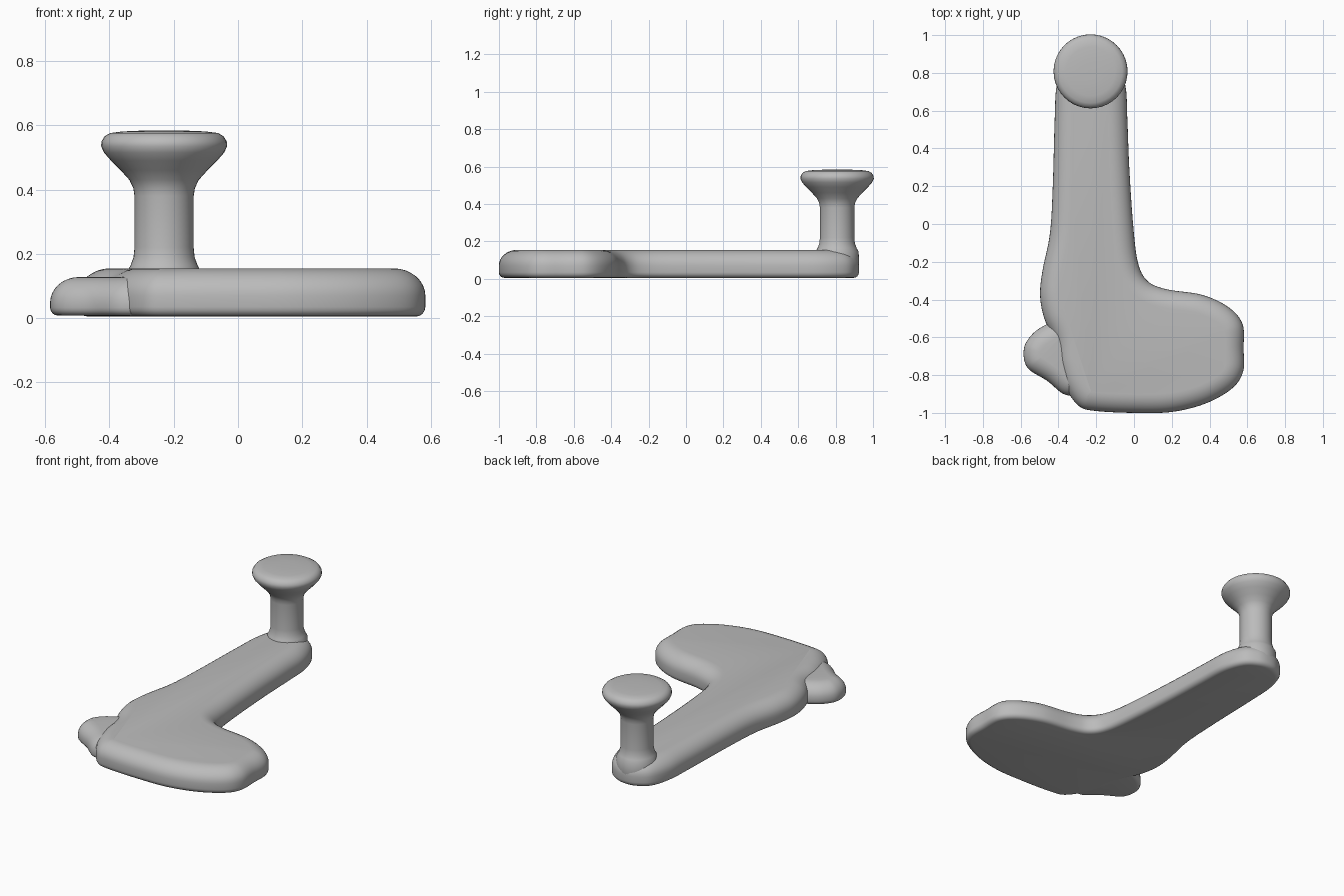
import bpy, bmesh, math
from mathutils import Vector

cube = bpy.data.objects.get("Cube")
if cube:
    bpy.data.objects.remove(cube)

grey = bpy.data.materials.new("plain grey")
grey.use_nodes = True
COLOR = (0.5, 0.5, 0.5, 1)
grey.diffuse_color = COLOR
grey.node_tree.nodes["Principled BSDF"].inputs["Base Color"].default_value = COLOR


def finish(name, bm):
    bmesh.ops.recalc_face_normals(bm, faces=bm.faces)
    mesh = bpy.data.meshes.new(name)
    bm.to_mesh(mesh)
    bm.free()
    mesh.materials.append(grey)
    mesh.shade_smooth()
    obj = bpy.data.objects.new(name, mesh)
    bpy.context.collection.objects.link(obj)
    return obj


def skin(bm, rings):
    """Bridge equal rings of vertices and close both ends."""
    n = len(rings[0])
    for a, b in zip(rings, rings[1:]):
        for i in range(n):
            j = (i + 1) % n
            bm.faces.new((a[i], a[j], b[j], b[i]))
    bm.faces.new(rings[0])
    bm.faces.new(rings[-1])


def smooth_loop(pts, steps=6):
    """Closed Catmull-Rom curve through the points."""
    p = [Vector(q) for q in pts]
    out = []
    for i in range(len(p)):
        a, b, c, d = (p[(i + k) % len(p)] for k in (-1, 0, 1, 2))
        for s in range(steps):
            t = s / steps
            out.append(0.5 * (2 * b + (c - a) * t + (2 * a - 5 * b + 4 * c - d) * t * t
                              + (3 * b - a - 3 * c + d) * t ** 3))
    return out


def slab(name, outline, z0, z1, low, wide, high):
    """Flat rounded body: small round below, broad round above."""
    loop = smooth_loop(outline)
    n = len(loop)
    normals = []
    for i in range(n):
        t = (loop[(i + 1) % n] - loop[i - 1]).normalized()
        normals.append(Vector((-t.y, t.x)))   # inward for an anticlockwise loop
    section = []
    for k in range(5):
        a = k / 4 * math.pi / 2
        section.append((low * (1 - math.sin(a)), z0 + low * (1 - math.cos(a))))
    for k in range(9):
        a = k / 8 * math.pi / 2
        section.append((wide * (1 - math.cos(a)), z1 - high * (1 - math.sin(a))))
    bm = bmesh.new()
    rings = [[bm.verts.new((*(p + m * inset), z)) for p, m in zip(loop, normals)]
             for inset, z in section]
    skin(bm, rings)
    return finish(name, bm)


def lathe(name, profile, x, y, sides=40):
    bm = bmesh.new()
    rings = []
    for r, z in profile:
        rings.append([bm.verts.new((x + r * math.cos(2 * math.pi * i / sides),
                                    y + r * math.sin(2 * math.pi * i / sides), z))
                      for i in range(sides)])
    skin(bm, rings)
    return finish(name, bm)


# Long arm with a broad foot turned to one side
slab("arm_and_foot", [
    (-0.2, -0.99), (0, -1), (0.2, -0.995), (0.38, -0.95), (0.52, -0.87), (0.578, -0.78),
    (0.58, -0.66), (0.575, -0.53), (0.5, -0.44), (0.36, -0.375), (0.17, -0.345),
    (0.07, -0.3), (0.02, -0.2), (-0.005, 0), (-0.025, 0.3), (-0.035, 0.55), (-0.045, 0.73),
    (-0.09, 0.855), (-0.16, 0.91), (-0.23, 0.925), (-0.3, 0.91), (-0.37, 0.855), (-0.41, 0.73),
    (-0.42, 0.55), (-0.43, 0.2), (-0.445, -0.05), (-0.485, -0.25), (-0.497, -0.38),
    (-0.475, -0.5), (-0.42, -0.62), (-0.4, -0.75), (-0.36, -0.87), (-0.29, -0.965),
], 0.005, 0.155, 0.03, 0.1, 0.085)

# Low bump on the side of the foot
slab("side_bump", [
    (-0.47, -0.535), (-0.54, -0.585), (-0.583, -0.66), (-0.565, -0.76), (-0.46, -0.83),
    (-0.36, -0.905), (-0.26, -0.88), (-0.2, -0.7), (-0.28, -0.55), (-0.38, -0.5),
], 0.008, 0.128, 0.025, 0.09, 0.08)

# Upright post flaring into a round knob
lathe("post_and_knob", [
    (0.1, 0.008), (0.116, 0.03), (0.117, 0.1), (0.115, 0.145), (0.104, 0.165), (0.095, 0.19),
    (0.092, 0.22), (0.092, 0.38), (0.096, 0.405), (0.108, 0.43), (0.135, 0.46),
    (0.165, 0.49), (0.187, 0.515), (0.196, 0.535), (0.195, 0.55), (0.185, 0.566),
    (0.168, 0.576), (0.13, 0.581), (0.06, 0.584), (0.01, 0.584),
], -0.23, 0.808)
